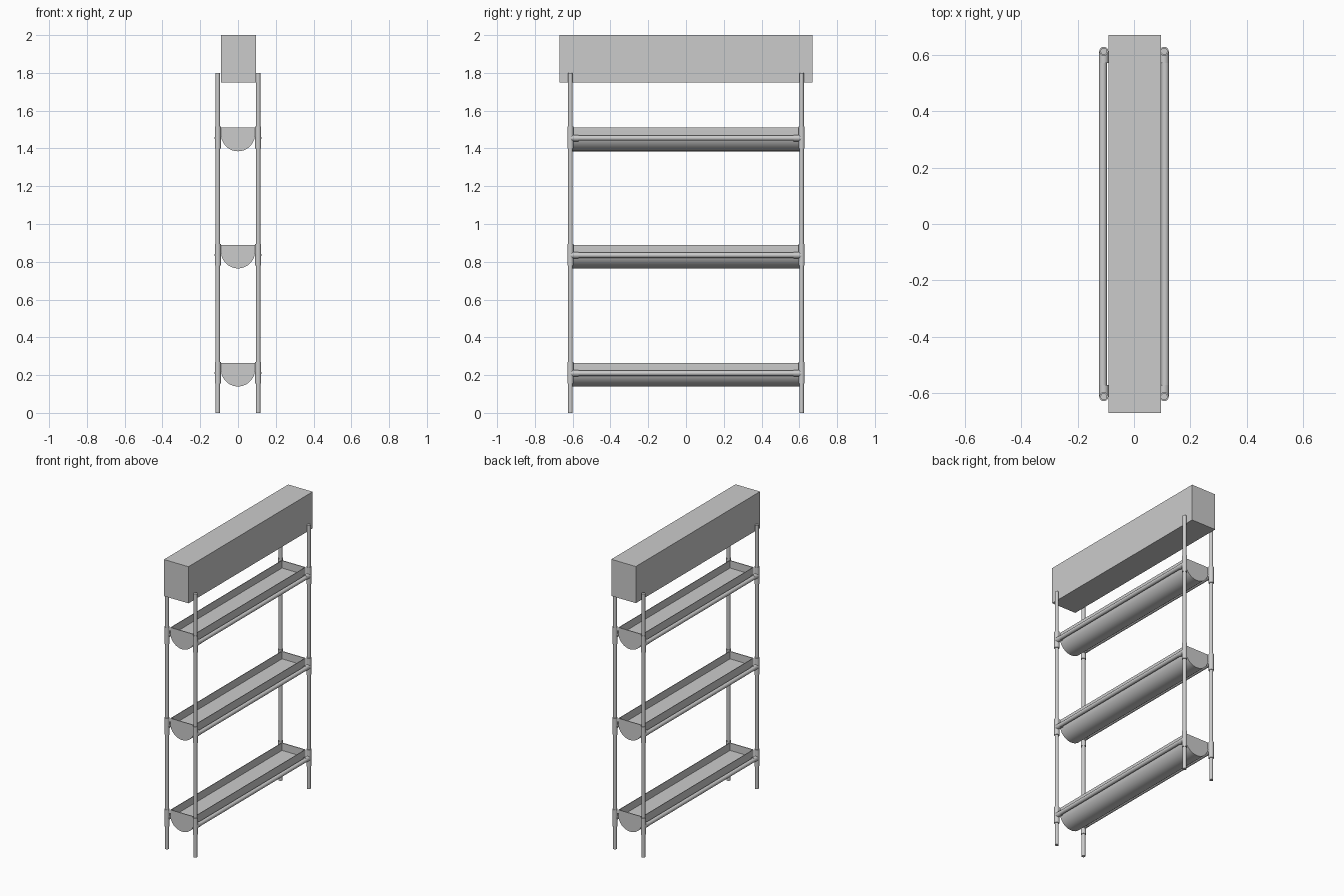
import bpy, bmesh, math
from mathutils import Vector

if "Cube" in bpy.data.objects:
    bpy.data.objects.remove(bpy.data.objects["Cube"])


def finish(name, bm, smooth=True):
    bmesh.ops.recalc_face_normals(bm, faces=bm.faces)
    me = bpy.data.meshes.new(name)
    bm.to_mesh(me)
    bm.free()
    ob = bpy.data.objects.new(name, me)
    bpy.context.collection.objects.link(ob)
    if smooth:
        bpy.ops.object.select_all(action='DESELECT')
        ob.select_set(True)
        bpy.context.view_layer.objects.active = ob
        bpy.ops.object.shade_smooth_by_angle(angle=math.radians(35))
    return ob


def tube(name, a, b, r, sides=20):
    a, b = Vector(a), Vector(b)
    bm = bmesh.new()
    bmesh.ops.create_cone(bm, cap_ends=True, segments=sides, radius1=r,
                          radius2=r, depth=(b - a).length)
    bm.transform((b - a).to_track_quat('Z', 'Y').to_matrix().to_4x4())
    bmesh.ops.translate(bm, verts=bm.verts, vec=(a + b) / 2)
    return finish(name, bm)


def prism(name, profile, y0, y1, smooth=True):
    """Extrude a closed x-z profile along y."""
    bm = bmesh.new()
    f = bm.faces.new([bm.verts.new((x, y0, z)) for x, z in profile])
    ext = bmesh.ops.extrude_face_region(bm, geom=[f])
    moved = [v for v in ext['geom'] if isinstance(v, bmesh.types.BMVert)]
    bmesh.ops.translate(bm, verts=moved, vec=(0, y1 - y0, 0))
    return finish(name, bm, smooth)


def u_shape(r, top, drop):
    """U outline: straight sides, then a half circle, left rim to right rim."""
    arc = [(-r * math.cos(math.pi * i / 32), top - drop - r * math.sin(math.pi * i / 32))
           for i in range(33)]
    return [(-r, top)] + arc + [(r, top)]


POST_X, POST_Y, R, WALL = 0.107, 0.612, 0.09, 0.004

# header box
prism("header_box", [(-0.09, 1.75), (0.095, 1.75), (0.095, 2), (-0.09, 2)],
      -0.67, 0.67, False)

# upright posts
for sx in (-1, 1):
    for sy in (-1, 1):
        x, y = sx * POST_X, sy * POST_Y
        tube("post", (x, y, 0), (x, y, 1.8), 0.012)

for top in (0.265, 0.89, 1.51):
    # trough shell with end plates
    outer = u_shape(R, top, 0.035)
    inner = u_shape(R - WALL, top, 0.035)
    prism("trough", outer + inner[::-1], -0.598, 0.598)
    for sy in (-1, 1):
        prism("trough_end", outer, sy * 0.596, sy * 0.602)
    # filling surface
    w, z = 0.084, top - 0.05
    prism("soil", [(-w, z), (w, z), (w - 0.004, z - 0.006), (-w + 0.004, z - 0.006)],
          -0.595, 0.595, False)
    # side rails and post sleeves
    for sx in (-1, 1):
        x, zr = sx * POST_X, top - 0.055
        tube("side_rail", (x + sx * 0.003, -0.6, zr), (x + sx * 0.003, 0.6, zr), 0.014)
        for sy in (-1, 1):
            y = sy * POST_Y
            tube("post_sleeve", (x, y, top - 0.11), (x, y, top + 0.005), 0.016)
            tube("rail_socket", (x, sy * 0.57, zr), (x, y, zr), 0.017)
